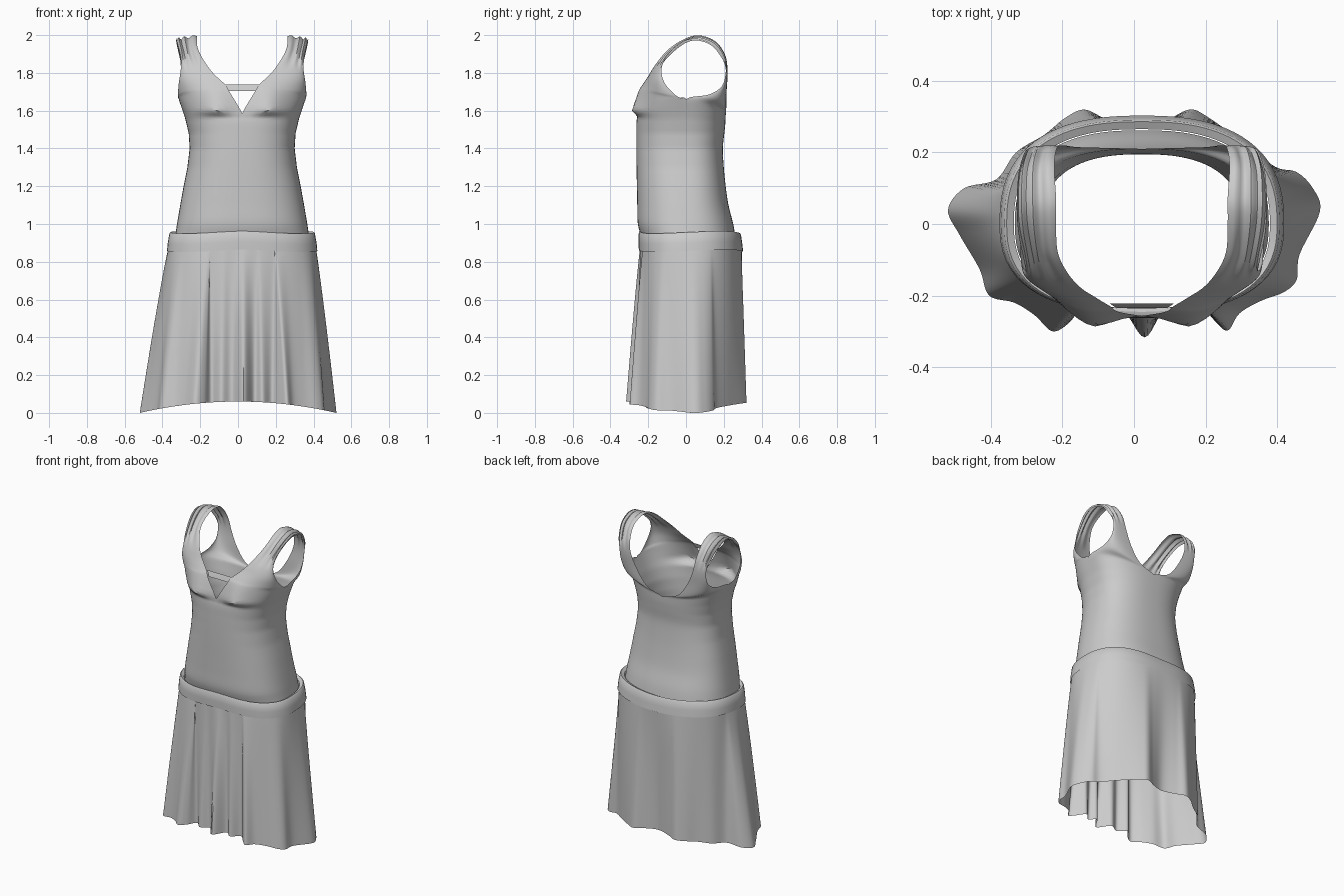
import bpy, bmesh, math
from mathutils import Vector

if "Cube" in bpy.data.objects:
    bpy.data.objects.remove(bpy.data.objects["Cube"])

XC = 0.022          # the dress body sits slightly off the bounding-box centre
N = 2.5             # squareness of the body cross-sections

grey = bpy.data.materials.new("grey_cloth")
grey.diffuse_color = (0.6, 0.6, 0.6, 1)
grey.use_nodes = True
grey.node_tree.nodes["Principled BSDF"].inputs["Base Color"].default_value = grey.diffuse_color


def catmull(p0, p1, p2, p3, t):
    return 0.5 * (2 * p1 + (p2 - p0) * t + (2 * p0 - 5 * p1 + 4 * p2 - p3) * t * t
                  + (3 * p1 - p0 - 3 * p2 + p3) * t ** 3)


def grid_object(name, rows, closed=False, angle=40, merge=0.0):
    bm = bmesh.new()
    vs = [[bm.verts.new(p) for p in r] for r in rows]
    n = len(rows[0])
    for a, b in zip(vs, vs[1:]):
        for j in range(n if closed else n - 1):
            k = (j + 1) % n
            bm.faces.new((a[j], a[k], b[k], b[j]))
    if merge:
        bmesh.ops.remove_doubles(bm, verts=bm.verts, dist=merge)
    bmesh.ops.recalc_face_normals(bm, faces=bm.faces)
    me = bpy.data.meshes.new(name)
    bm.to_mesh(me)
    bm.free()
    me.materials.append(grey)
    ob = bpy.data.objects.new(name, me)
    bpy.context.collection.objects.link(ob)
    bpy.ops.object.select_all(action='DESELECT')
    ob.select_set(True)
    bpy.context.view_layer.objects.active = ob
    bpy.ops.object.shade_smooth_by_angle(angle=math.radians(angle))
    return ob


def body_point(th, w, yf, yb):
    c, s = math.cos(th), math.sin(th)
    b = -yf if s < 0 else yb
    r = ((abs(c) / w) ** N + (abs(s) / b) ** N) ** (-1 / N)
    return Vector((XC + r * c, r * s))


# Bodice: half width, front y, back y at each height
torso = [(0.93, .355, -.235, .262), (1.0, .345, -.255, .25), (1.1, .328, -.258, .225),
         (1.2, .310, -.26, .21), (1.3, .290, -.262, .2), (1.4, .278, -.263, .195),
         (1.48, .283, -.263, .203)]
# Front neckline edge and armhole edge, running over the shoulder to the back
yoke = [((0, -.262, 1.54), (.302, 0, 1.56)), ((0, -.255, 1.585), (.335, 0, 1.66)),
        ((.07, -.235, 1.705), (.338, -.03, 1.668)), ((.09, -.222, 1.738), (.34, -.065, 1.69)),
        ((.155, -.19, 1.80), (.335, -.115, 1.75)), ((.205, -.145, 1.87), (.325, -.13, 1.82)),
        ((.235, -.085, 1.935), (.33, -.105, 1.89)), ((.24, 0, 1.985), (.345, -.03, 1.96)),
        ((.24, .075, 2.0), (.35, .05, 1.982)), ((.245, .16, 1.965), (.345, .14, 1.95)),
        ((.24, .21, 1.89), (.33, .195, 1.88)), ((.225, .22, 1.80), (.315, .21, 1.81)),
        ((.18, .215, 1.70), (.315, .19, 1.73)), ((.11, .213, 1.61), (.325, .12, 1.685)),
        ((0, .21, 1.57), (.335, 0, 1.66)), ((0, .208, 1.53), (.302, 0, 1.56))]
secs = [((0, f, z), (w, 0, z)) for z, w, f, b in torso] + yoke
secs += [((0, b, z), (w, 0, z)) for z, w, f, b in reversed(torso)]
secs = [(Vector(i), Vector(o)) for i, o in secs]


def bust(x, y, z):
    if y > 0 or z < 1.565 or z > 1.78:
        return 0
    g = (z - 1.565) / 0.035 if z < 1.6 else max(0, 1 - (z - 1.6) / 0.18)
    return 0.042 * g * math.exp(-((x - .14) / .085) ** 2)


COLS, SUB = 20, 5
rows = []
last = len(secs) - 1
for k in range(last):
    q = [secs[min(max(k + d, 0), last)] for d in (-1, 0, 1, 2)]
    flat = q[1][1].y == 0 and q[2][1].y == 0
    for s in range(SUB + (k == last - 1)):
        t = s / SUB
        i = catmull(*[p[0] for p in q], t)
        o = catmull(*[p[1] for p in q], t)
        i.x = max(0, i.x)
        if flat:
            o = q[1][1].lerp(q[2][1], t)
            o.y = 0
        row = []
        for c in range(COLS + 1):
            u = c / COLS
            a = u * math.pi / 2
            x = i.x + (o.x - i.x) * math.sin(a) ** .8
            y = o.y + (i.y - o.y) * max(0, math.cos(a)) ** .8
            z = i.z + (o.z - i.z) * u
            y -= bust(x, y, z)
            # gathered folds along the strap
            g = min(1, max(0, (z - 1.82) / .08))
            d = Vector((0, y - .045, z - 1.82))
            if g > 0:
                d = d.normalized() * g * .007 * (math.sin(u * 7 * math.pi) - 1)
                y, z = y + d.y, z + d.z
            row.append((x, y, z))
        rows.append(row)
bodice = grid_object("bodice_and_straps", rows, angle=50, merge=0.002)
bodice.location.x = XC
mir = bodice.modifiers.new("mirror", 'MIRROR')
mir.merge_threshold = 0.001

# Narrow bridge above the keyhole
bridge = []
for hw, y, z in ((.07, -.235, 1.705), (.08, -.229, 1.722), (.09, -.222, 1.738)):
    bridge.append([(XC + hw * (j / 4 - 1), y, z) for j in range(9)])
grid_object("keyhole_bridge", bridge)

# Hip band with a small folded lip
ring = [2 * math.pi * j / 96 for j in range(96)]
band = []
for z, w, f, b in ((.945, .358, -.236, .265), (.956, .378, -.246, .286), (.95, .385, -.25, .291),
                   (.90, .394, -.251, .298), (.858, .398, -.25, .303)):
    band.append([(*body_point(a, w, f, b), z + .006 * math.sin(3 * a)) for a in ring])
grid_object("hip_band", band, closed=True)

# Skirt: draped hem outline (x, y), blended up into the hip shape
hem = [(.52, .035), (.50, .10), (.455, .145), (.395, .16), (.31, .225), (.205, .30), (.155, .32),
       (.09, .29), (.01, .268), (-.08, .295), (-.14, .32), (-.195, .295), (-.25, .25), (-.33, .2),
       (-.385, .125), (-.475, .10), (-.52, .04), (-.488, -.03), (-.432, -.126), (-.405, -.2),
       (-.335, -.22), (-.278, -.255), (-.228, -.3), (-.18, -.275), (-.14, -.225), (-.09, -.27),
       (-.03, -.245), (.03, -.317), (.085, -.24), (.13, -.27), (.18, -.225), (.225, -.27),
       (.262, -.298), (.295, -.25), (.355, -.215), (.42, -.19), (.455, -.155), (.463, -.085)]
hem = [Vector(p) for p in hem]
n = len(hem)
outline = [catmull(*[hem[(k + d) % n] for d in (-1, 0, 1, 2)], s / 6)
           for k in range(n) for s in range(6)]
skirt = []
for r in range(21):
    t = r / 20
    row = []
    for p in outline:
        top = body_point(math.atan2(p.y, p.x - XC), .39, -.243, .298)
        xy = top.lerp(p, t ** .9)
        low = .06 * max(0, 1 - (p.x / .52) ** 2)
        row.append((xy.x, xy.y, .875 + (low - .875) * t))
    skirt.append(row)
grid_object("pleated_skirt", skirt, closed=True, angle=45)
